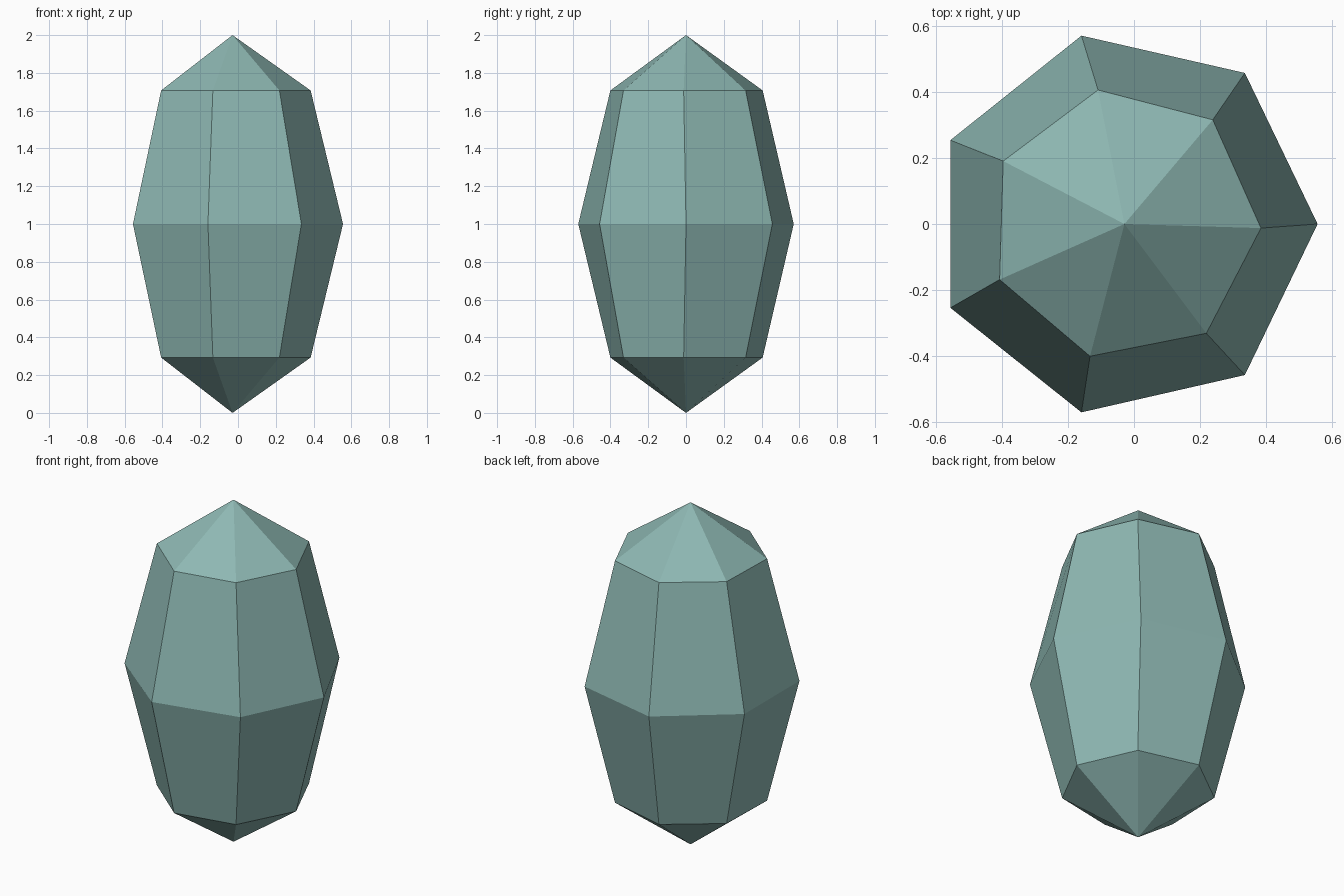
import bpy, bmesh
from math import sin, cos, pi

cube = bpy.data.objects.get("Cube")
if cube:
    bpy.data.objects.remove(cube, do_unlink=True)

SIDES = 7
RADIUS = 0.585
CENTRE_X = -0.029

# Material
mat = bpy.data.materials.new("muted_teal")
mat.use_nodes = True
colour = (0.27, 0.48, 0.45, 1)
mat.diffuse_color = colour
mat.node_tree.nodes["Principled BSDF"].inputs["Base Color"].default_value = colour

bm = bmesh.new()


def add_ring(latitude, twist):
    """Seven-sided ring on the stretched sphere."""
    r = RADIUS * cos(latitude)
    return [bm.verts.new((CENTRE_X + r * cos(2 * pi * i / SIDES + twist),
                          r * sin(2 * pi * i / SIDES + twist),
                          1 + sin(latitude))) for i in range(SIDES)]


# Rings, the outer two turned slightly against the middle
rings = [add_ring(-pi / 4, -0.03), add_ring(0, 0), add_ring(pi / 4, -0.03)]
bottom = bm.verts.new((CENTRE_X, 0, 0))
top = bm.verts.new((CENTRE_X, 0, 2))

# Side facets and pointed caps
for i in range(SIDES):
    j = (i + 1) % SIDES
    for low, high in zip(rings, rings[1:]):
        bm.faces.new((low[i], low[j], high[j], high[i]))
    bm.faces.new((rings[-1][i], rings[-1][j], top))
    bm.faces.new((rings[0][j], rings[0][i], bottom))

mesh = bpy.data.meshes.new("faceted_stone")
bm.to_mesh(mesh)
bm.free()
mesh.materials.append(mat)
stone = bpy.data.objects.new("faceted_stone", mesh)
bpy.context.collection.objects.link(stone)
